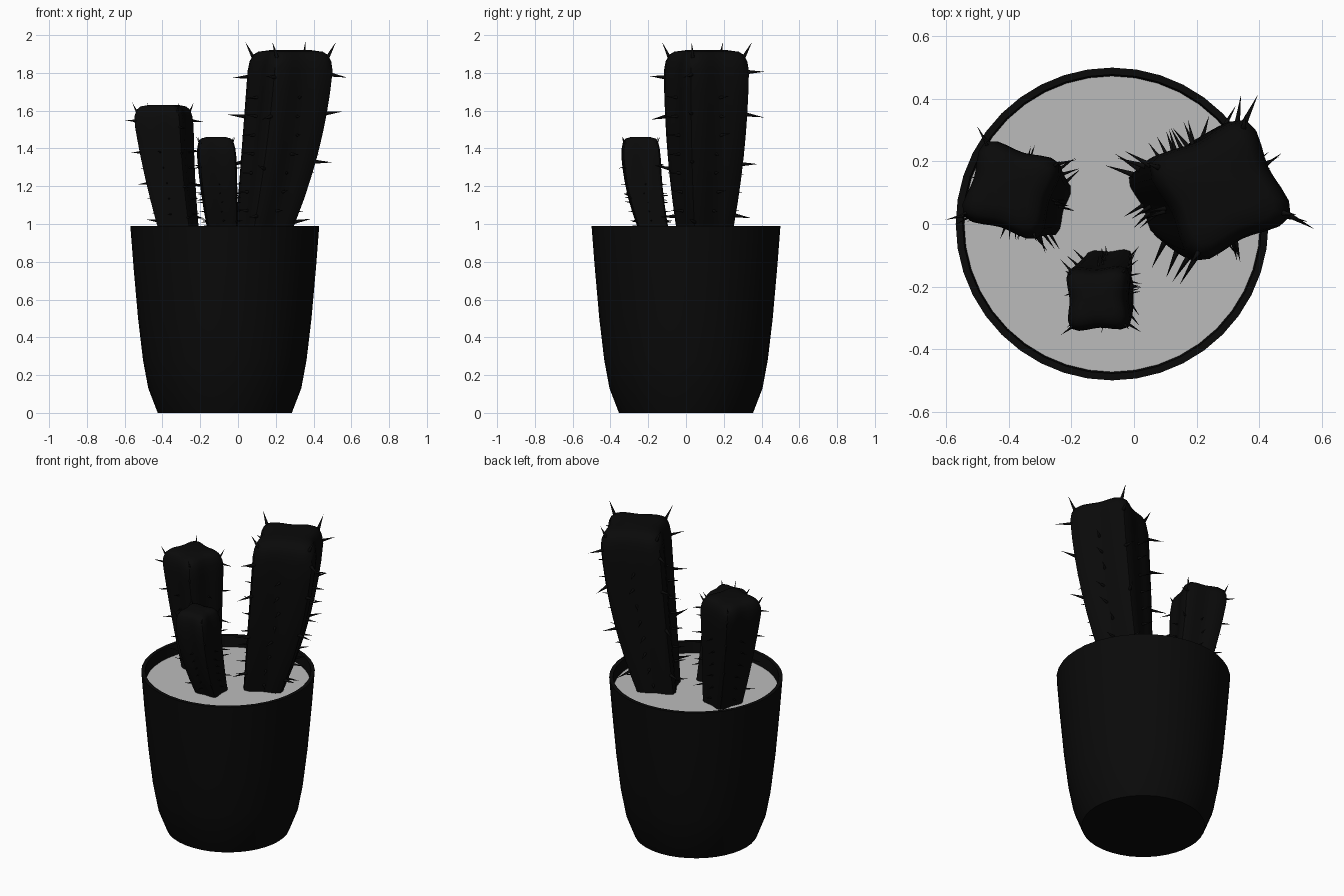
import bpy, bmesh, math, random
from mathutils import Vector

random.seed(4)
if "Cube" in bpy.data.objects:
    bpy.data.objects.remove(bpy.data.objects["Cube"], do_unlink=True)


def material(name, value):
    mat = bpy.data.materials.new(name)
    mat.use_nodes = True
    colour = (value, value, value, 1)
    mat.diffuse_color = colour
    mat.node_tree.nodes["Principled BSDF"].inputs["Base Color"].default_value = colour
    return mat


black = material("black", 0.003)
grey = material("light grey", 0.5)


def make_object(name, bm, mat, angle=40):
    bmesh.ops.recalc_face_normals(bm, faces=bm.faces)
    mesh = bpy.data.meshes.new(name)
    bm.to_mesh(mesh)
    bm.free()
    mesh.materials.append(mat)
    obj = bpy.data.objects.new(name, mesh)
    bpy.context.collection.objects.link(obj)
    bpy.ops.object.select_all(action='DESELECT')
    obj.select_set(True)
    bpy.context.view_layer.objects.active = obj
    bpy.ops.object.shade_smooth_by_angle(angle=math.radians(angle))
    return obj


def loft(bm, rings):
    # Bridge equal-length rings of points and cap both ends
    loops = [[bm.verts.new(p) for p in ring] for ring in rings]
    n = len(loops[0])
    for low, high in zip(loops, loops[1:]):
        for i in range(n):
            j = (i + 1) % n
            bm.faces.new((low[i], low[j], high[j], high[i]))
    bm.faces.new(loops[0][::-1])
    bm.faces.new(loops[-1])


POT_X = -0.07


def circle(r, z, n=40):
    return [(POT_X + r * math.cos(math.tau * i / n), r * math.sin(math.tau * i / n), z)
            for i in range(n)]


# Pot: tapered wall with a thin rim and a recessed inside
bm = bmesh.new()
profile = [(0.355, 0), (0.405, 0.13), (0.433, 0.28), (0.459, 0.5), (0.483, 0.77),
           (0.5, 0.99), (0.478, 0.99), (0.47, 0.88)]
loft(bm, [circle(r, z) for r, z in profile])
make_object("pot", bm, black)

# Soil disc
bm = bmesh.new()
bm.faces.new([bm.verts.new(p) for p in circle(0.475, 0.92)])
make_object("soil", bm, grey)


def outline(phi):
    # Rounded square with raised corner ridges and slightly hollow sides
    c, s = abs(math.cos(phi)), abs(math.sin(phi))
    return (c ** 6 + s ** 6) ** (-1 / 6) * (1 - 0.055 * math.cos(4 * phi))


def build_cactus(name, stations, top, turn, spine_len, ridge_heights, row_count):
    """stations: three (z, centre x, centre y, half width) samples along the lean"""
    turn = math.radians(turn)
    steps = [math.tau * i / 32 for i in range(32)]
    support = max(outline(p) * math.cos(p + turn) for p in steps)

    def sample(z):
        out = Vector((0, 0, 0))
        for i, s in enumerate(stations):
            w = 1
            for k, t in enumerate(stations):
                if k != i:
                    w *= (z - t[0]) / (s[0] - t[0])
            out += Vector(s[1:]) * w
        return out

    def point(phi, z, scale=1.0):
        x, y, half = sample(min(z, stations[-1][0] + 0.03))
        r = outline(phi) * half / support * scale
        return Vector((x + r * math.cos(phi + turn), y + r * math.sin(phi + turn), z))

    # Body with a softly rounded crown
    shoulder = top - 0.11
    levels = [(0.9 + (shoulder - 0.9) * i / 8, 1) for i in range(9)]
    levels += [(top - 0.06, 0.96), (top - 0.025, 0.88), (top - 0.008, 0.76), (top, 0.5)]
    bm = bmesh.new()
    loft(bm, [[point(p, z, s) for p in steps] for z, s in levels])
    make_object(name, bm, black, 50)

    # Spines: rows down the sides, a few on each ridge, and a crown set
    bm = bmesh.new()

    def spine(base, direction, length):
        direction = direction.normalized()
        rot = direction.to_track_quat('Z', 'Y').to_matrix().to_4x4()
        rot.translation = base + direction * (length / 2 - 0.01)
        bmesh.ops.create_cone(bm, cap_ends=True, segments=6, radius1=length * 0.11,
                              radius2=0, depth=length, matrix=rot)

    def outward(phi, z, length, lift, scale=1.0):
        a = phi + turn
        jitter = random.uniform(-0.25, 0.25)
        direction = Vector((math.cos(a + jitter), math.sin(a + jitter), lift))
        spine(point(phi, z, scale), direction, length)

    for side in range(4):
        face, ridge = side * math.pi / 2, (side + 0.5) * math.pi / 2
        for i in range(row_count):
            z = 0.97 + (top - 0.25 - 0.97) * i / (row_count - 1)
            outward(face + random.uniform(-0.1, 0.1), z, spine_len * 0.85,
                    random.uniform(-0.1, 0.15))
        for z in ridge_heights:
            outward(ridge, z + random.uniform(-0.02, 0.02), spine_len,
                    random.uniform(-0.2, 0.2))
        outward(ridge, top - 0.035, spine_len, 1.8, 0.88)
    make_object(name + "_spines", bm, black, 60)


build_cactus("large_cactus",
             [(1.0, 0.145, 0.10, 0.155), (1.4, 0.225, 0.105, 0.205), (1.8, 0.275, 0.108, 0.225)],
             1.92, 25, 0.1, [1.03, 1.31, 1.58, 1.79], 8)
build_cactus("medium_cactus",
             [(1.0, -0.32, 0.075, 0.11), (1.25, -0.36, 0.095, 0.133), (1.55, -0.393, 0.11, 0.158)],
             1.63, -17, 0.065, [1.02, 1.2, 1.38, 1.53], 6)
build_cactus("small_cactus",
             [(1.0, -0.085, -0.18, 0.083), (1.2, -0.102, -0.222, 0.098), (1.4, -0.115, -0.24, 0.105)],
             1.46, 2, 0.055, [1.0, 1.15, 1.3], 6)
